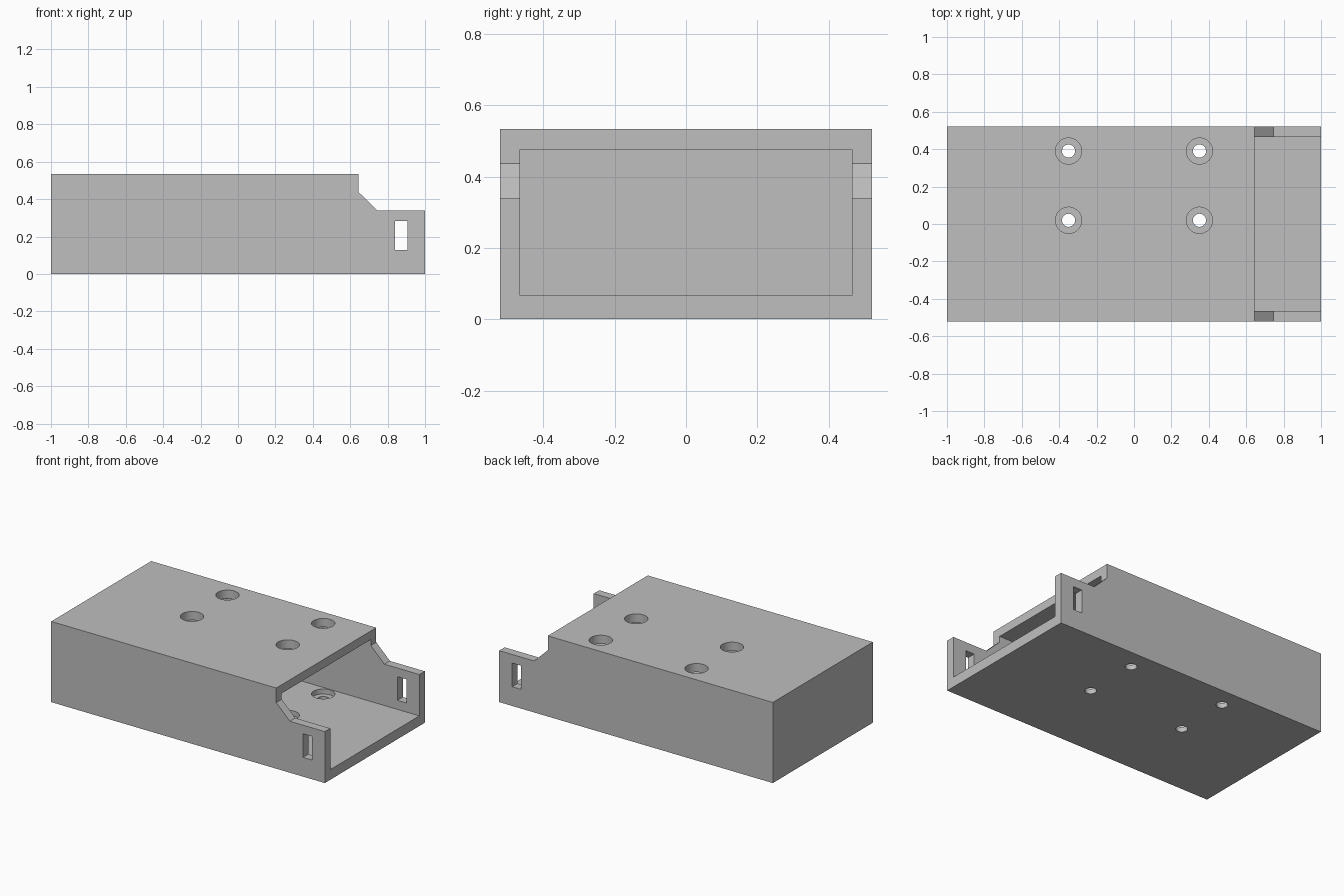
import bpy
import bmesh
from mathutils import Matrix, Vector

default_cube = bpy.data.objects.get("Cube")
if default_cube:
    bpy.data.objects.remove(default_cube, do_unlink=True)

HALF_WIDTH = 0.522
HEIGHT = 0.533
FLOOR = 0.067

grey = bpy.data.materials.new("plain grey")
grey.use_nodes = True
colour = (0.52, 0.52, 0.52, 1)
grey.diffuse_color = colour
grey.node_tree.nodes["Principled BSDF"].inputs["Base Color"].default_value = colour


def add_object(name, bm):
    bmesh.ops.recalc_face_normals(bm, faces=bm.faces)
    mesh = bpy.data.meshes.new(name)
    bm.to_mesh(mesh)
    bm.free()
    mesh.materials.append(grey)
    obj = bpy.data.objects.new(name, mesh)
    bpy.context.collection.objects.link(obj)
    return obj


def extruded_profile(name, points, half_width):
    bm = bmesh.new()
    face = bm.faces.new([bm.verts.new((x, -half_width, z)) for x, z in points])
    result = bmesh.ops.extrude_face_region(bm, geom=[face])
    moved = [v for v in result["geom"] if isinstance(v, bmesh.types.BMVert)]
    bmesh.ops.translate(bm, verts=moved, vec=(0, 2 * half_width, 0))
    return add_object(name, bm)


def box(name, low, high):
    low, high = Vector(low), Vector(high)
    bm = bmesh.new()
    matrix = Matrix.Translation((low + high) / 2) @ Matrix.Diagonal((*(high - low), 1))
    bmesh.ops.create_cube(bm, size=1, matrix=matrix)
    return add_object(name, bm)


def cylinder(name, x, y, bottom, top, radius):
    bm = bmesh.new()
    bmesh.ops.create_cone(bm, cap_ends=True, segments=48, radius1=radius, radius2=radius,
                          depth=top - bottom,
                          matrix=Matrix.Translation((x, y, (top + bottom) / 2)))
    return add_object(name, bm)


def cut(target, cutter):
    cutter.hide_render = True
    modifier = target.modifiers.new("cut", "BOOLEAN")
    modifier.operation = "DIFFERENCE"
    modifier.solver = "EXACT"
    modifier.object = cutter
    bpy.context.view_layer.objects.active = target
    bpy.ops.object.modifier_apply(modifier=modifier.name)
    bpy.data.objects.remove(cutter, do_unlink=True)


# Outer shell with stepped, chamfered side tabs at the open end
shell = extruded_profile("enclosure_shell", [
    (-1, 0), (1, 0), (1, 0.34), (0.745, 0.34),
    (0.645, 0.437), (0.645, HEIGHT), (-1, HEIGHT)], HALF_WIDTH)

# Cavity, open toward +x
cut(shell, box("cavity_cutter", (-0.94, -0.465, FLOOR), (1.2, 0.465, 0.476)))

# Strap slots through both side tabs
cut(shell, box("slot_cutter", (0.84, -1, 0.127), (0.905, 1, 0.283)))

# Screw holes: wide access bore above, narrow hole through the floor
for x in (-0.35, 0.35):
    for y in (0.02, 0.39):
        cut(shell, cylinder("bore_cutter", x, y, FLOOR / 2, HEIGHT + 0.1, 0.07))
        cut(shell, cylinder("screw_cutter", x, y, -0.1, 0.2, 0.035))

# Smooth bores with crisp edges
bpy.ops.object.select_all(action="DESELECT")
shell.select_set(True)
bpy.context.view_layer.objects.active = shell
bpy.ops.object.shade_smooth_by_angle(angle=0.5)
